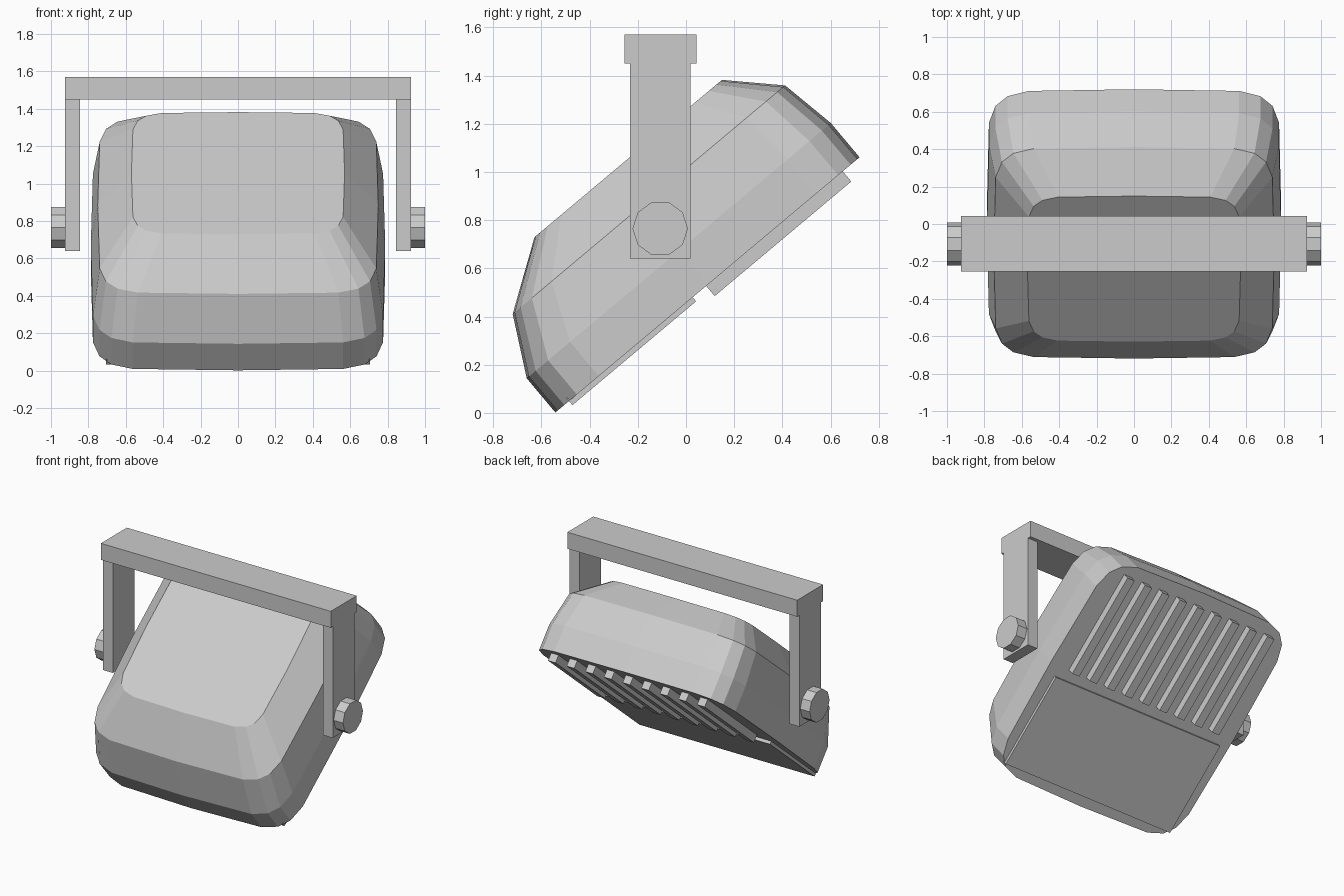
import bpy, bmesh, math
from mathutils import Matrix, Vector

if "Cube" in bpy.data.objects:
    bpy.data.objects.remove(bpy.data.objects["Cube"])

grey = bpy.data.materials.new("plain_grey")
grey.diffuse_color = (0.6, 0.6, 0.6, 1)
grey.use_nodes = True
grey.node_tree.nodes["Principled BSDF"].inputs["Base Color"].default_value = grey.diffuse_color

PIVOT = Vector((0, -0.107, 0.765))
TILT = Matrix.Translation(PIVOT) @ Matrix.Rotation(math.radians(40), 4, 'X')


def finish(name, bm, matrix=None):
    bmesh.ops.recalc_face_normals(bm, faces=bm.faces[:])
    me = bpy.data.meshes.new(name)
    bm.to_mesh(me)
    bm.free()
    me.materials.append(grey)
    ob = bpy.data.objects.new(name, me)
    if matrix:
        ob.matrix_world = matrix
    bpy.context.collection.objects.link(ob)
    return ob


def box(name, lo, hi, matrix=None):
    lo, hi = Vector(lo), Vector(hi)
    bm = bmesh.new()
    bmesh.ops.create_cube(bm, size=1)
    for v in bm.verts:
        v.co = Vector([(a + b) / 2 + c * (b - a) for a, b, c in zip(lo, hi, v.co)])
    return finish(name, bm, matrix)


def rounded(t, half):
    # one coordinate of a superellipse outline
    return half * math.copysign(abs(t) ** (2 / 7), t) if abs(t) > 1e-6 else 0


# Housing: rounded-square rings lofted towards a smaller back
# (height, half width, half length, offset along length)
rings = [(-0.305, 0.787, 0.824, 0), (-0.12, 0.787, 0.824, 0),
         (0.122, 0.75, 0.738, 0.041), (0.308, 0.57, 0.508, 0.085)]
bm = bmesh.new()
N = 20
loops = []
for h, w, l, off in rings:
    loops.append([bm.verts.new((rounded(math.cos(2 * math.pi * i / N), w),
                                rounded(math.sin(2 * math.pi * i / N), l) + off, h))
                  for i in range(N)])
for a, b in zip(loops, loops[1:]):
    for i in range(N):
        j = (i + 1) % N
        bm.faces.new((a[i], a[j], b[j], b[i]))
bm.faces.new(loops[0][::-1])
bm.faces.new(loops[-1])
finish("housing", bm, TILT)

# Lens plate and cooling fins on the underside
box("lens_plate", (-0.705, -0.75, -0.327), (0.705, -0.08, -0.29), TILT)
for i in range(9):
    x = (i - 4) * 0.15
    box(f"fin_{i + 1}", (x - 0.03, -0.007, -0.36), (x + 0.03, 0.733, -0.29), TILT)

# Mounting bracket
box("bracket_bar", (-0.925, -0.255, 1.45), (0.925, 0.043, 1.57))
for side, s in (("left", -1), ("right", 1)):
    xs = sorted((s * 0.845, s * 0.925))
    box(f"bracket_arm_{side}", (xs[0], -0.232, 0.64), (xs[1], 0.018, 1.45))
    # Pivot knob
    bm = bmesh.new()
    bmesh.ops.create_cone(bm, cap_ends=True, segments=10, radius1=0.115,
                          radius2=0.115, depth=0.10)
    finish(f"pivot_knob_{side}", bm,
           Matrix.Translation(PIVOT + Vector((s * 0.95, 0, 0)))
           @ Matrix.Rotation(math.pi / 2, 4, 'Y'))
